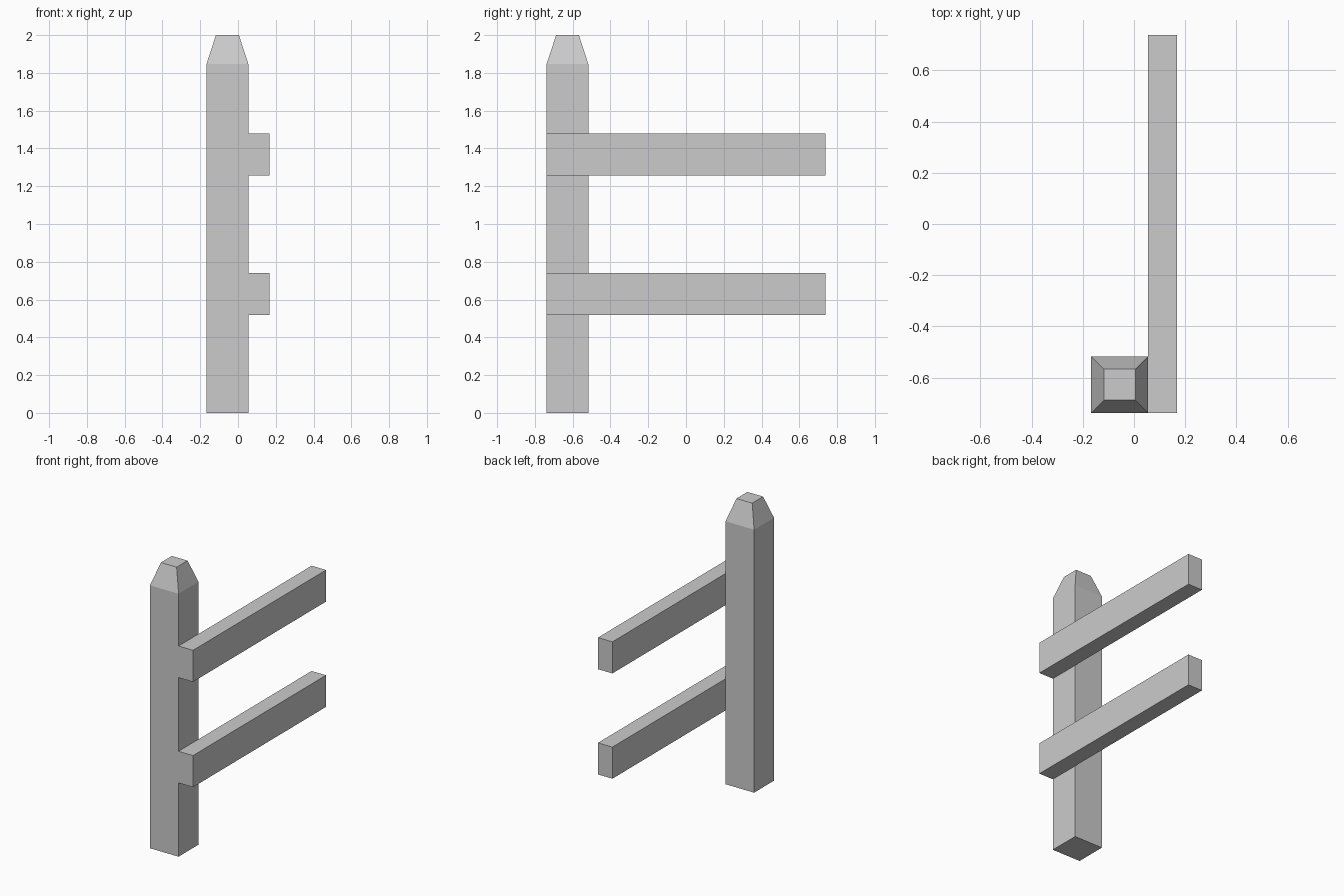
import bpy, bmesh
from mathutils import Vector

if "Cube" in bpy.data.objects:
    bpy.data.objects.remove(bpy.data.objects["Cube"])


def box(name, lo, hi):
    """Axis-aligned box between two corners."""
    lo, hi = Vector(lo), Vector(hi)
    bm = bmesh.new()
    bmesh.ops.create_cube(bm, size=1)
    bmesh.ops.scale(bm, vec=hi - lo, verts=bm.verts)
    bmesh.ops.translate(bm, vec=(lo + hi) / 2, verts=bm.verts)
    mesh = bpy.data.meshes.new(name)
    bm.to_mesh(mesh)
    bm.free()
    obj = bpy.data.objects.new(name, mesh)
    bpy.context.collection.objects.link(obj)
    return obj


X0, X1, X2 = -0.167, 0.055, 0.167   # post left, post/rail joint, rail right
Y0, Y1, Y2 = -0.738, -0.517, 0.738  # front, post back, rail end
SHOULDER, TOP, INSET = 1.846, 2.0, 0.05

# Post with a tapered, flat-topped tip
post = box("post", (X0, Y0, 0), (X1, Y1, SHOULDER))
bm = bmesh.new()
bm.from_mesh(post.data)
bm.faces.ensure_lookup_table()
bm.normal_update()
top = max(bm.faces, key=lambda f: f.calc_center_median().z)
bmesh.ops.inset_region(bm, faces=[top], thickness=INSET, use_even_offset=True)
for v in top.verts:
    v.co.z = TOP
bm.normal_update()
bm.to_mesh(post.data)
bm.free()

# Two rails fixed to the right side of the post
for name, z0 in (("lower_rail", 0.518), ("upper_rail", 1.257)):
    box(name, (X1, Y0, z0), (X2, Y2, z0 + 0.222))
